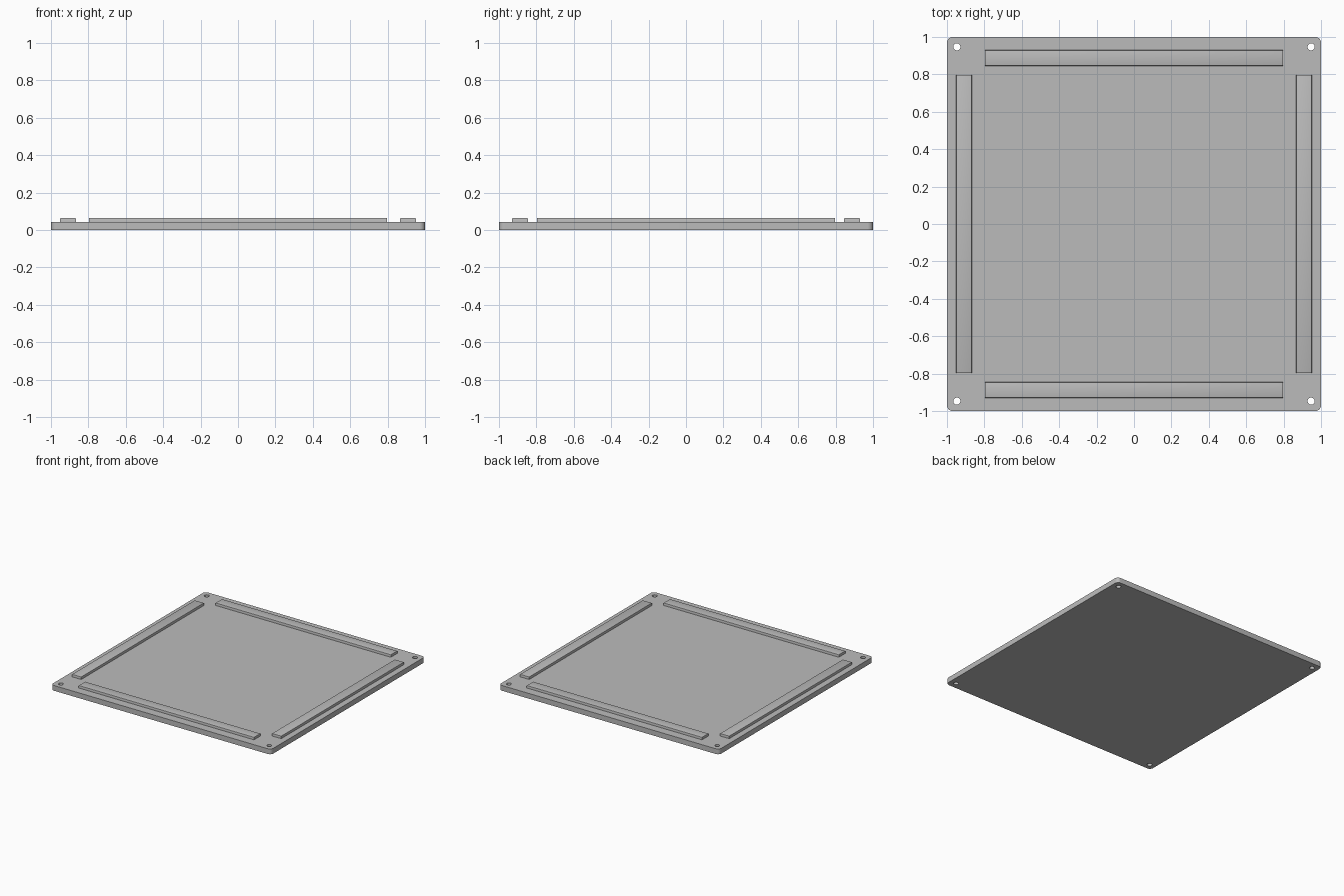
import bpy, bmesh, math
from mathutils import Vector

if "Cube" in bpy.data.objects:
    bpy.data.objects.remove(bpy.data.objects["Cube"])

PLATE_TOP = 0.043
STRIP_TOP = 0.064

grey = bpy.data.materials.new("plain grey")
grey.diffuse_color = (0.5, 0.5, 0.5, 1)
grey.use_nodes = True
grey.node_tree.nodes["Principled BSDF"].inputs["Base Color"].default_value = grey.diffuse_color


def finish(bm, name):
    bmesh.ops.recalc_face_normals(bm, faces=bm.faces)
    mesh = bpy.data.meshes.new(name)
    bm.to_mesh(mesh)
    bm.free()
    obj = bpy.data.objects.new(name, mesh)
    bpy.context.collection.objects.link(obj)
    mesh.materials.append(grey)
    bpy.ops.object.select_all(action='DESELECT')
    obj.select_set(True)
    bpy.context.view_layer.objects.active = obj
    bpy.ops.object.shade_smooth_by_angle(angle=math.radians(30))
    return obj


def arc(cx, cy, r, start, sweep, steps):
    return [(cx + r * math.cos(start + sweep * i / steps),
             cy + r * math.sin(start + sweep * i / steps)) for i in range(steps + 1)]


def add_loop(bm, points):
    verts = [bm.verts.new((x, y, 0)) for x, y in points]
    return [bm.edges.new((verts[i - 1], verts[i])) for i in range(len(verts))]


# Base plate: rounded square with four corner screw holes
corners = [(1, 1), (-1, 1), (-1, -1), (1, -1)]
radius = 0.03
outline = []
for i, (sx, sy) in enumerate(corners):
    outline += arc(sx * (1 - radius), sy * (1 - radius), radius,
                   i * math.pi / 2, math.pi / 2, 8)

bm = bmesh.new()
edges = add_loop(bm, outline)
for sx, sy in corners:
    edges += add_loop(bm, arc(sx * 0.947, sy * 0.947, 0.019, 0, math.tau, 24)[:-1])
bmesh.ops.triangle_fill(bm, edges=edges, use_beauty=True, normal=(0, 0, 1))
grown = bmesh.ops.extrude_face_region(bm, geom=bm.faces[:])["geom"]
bmesh.ops.translate(bm, vec=(0, 0, PLATE_TOP),
                    verts=[g for g in grown if isinstance(g, bmesh.types.BMVert)])
finish(bm, "base_plate")


# Raised strips along the four edges, with softened top edges
def strip(name, centre, size):
    bm = bmesh.new()
    bmesh.ops.create_cube(bm, size=1)
    z0 = PLATE_TOP - 0.005
    bmesh.ops.scale(bm, vec=(size[0], size[1], STRIP_TOP - z0), verts=bm.verts)
    bmesh.ops.translate(bm, vec=Vector((*centre, (STRIP_TOP + z0) / 2)), verts=bm.verts)
    top = [e for e in bm.edges if all(v.co.z > PLATE_TOP for v in e.verts)]
    bmesh.ops.bevel(bm, geom=top, offset=0.004, segments=2, profile=0.5, affect='EDGES')
    finish(bm, name)


for side, sign in (("back", 1), ("front", -1)):
    strip(side + "_strip", (0, sign * 0.888), (1.594, 0.084))
for side, sign in (("right", 1), ("left", -1)):
    strip(side + "_strip", (sign * 0.909, 0), (0.084, 1.594))
